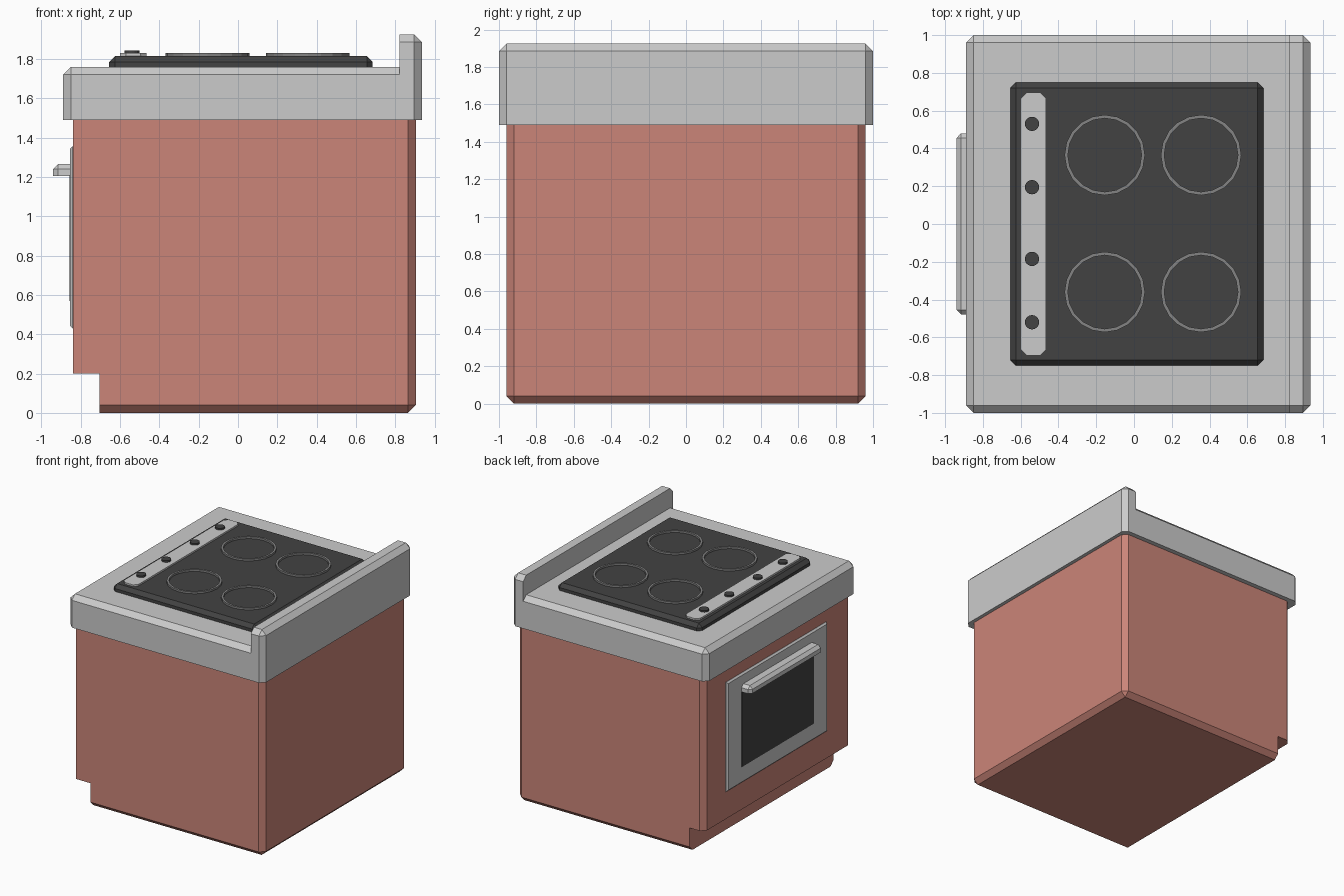
import bpy, bmesh, math
from mathutils import Vector

if "Cube" in bpy.data.objects:
    bpy.data.objects.remove(bpy.data.objects["Cube"])


def paint(name, c):
    m = bpy.data.materials.new(name)
    m.diffuse_color = (*c, 1)
    m.use_nodes = True
    m.node_tree.nodes["Principled BSDF"].inputs["Base Color"].default_value = m.diffuse_color
    return m


BROWN = paint("brown", (0.60, 0.235, 0.19))
BLACK = paint("black", (0.055, 0.055, 0.055))
RING = paint("ring_grey", (0.23, 0.23, 0.23))


def finish(bm, name, mat):
    bmesh.ops.recalc_face_normals(bm, faces=bm.faces)
    me = bpy.data.meshes.new(name)
    bm.to_mesh(me)
    bm.free()
    if mat:
        me.materials.append(mat)
    ob = bpy.data.objects.new(name, me)
    bpy.context.collection.objects.link(ob)
    return ob


def prism(name, profile, half_y, mat=None, bevel=0.0, pick=None):
    """Extrude an xz profile along y; chamfer edges chosen by midpoint and uprightness."""
    bm = bmesh.new()
    face = bm.faces.new([bm.verts.new((x, -half_y, z)) for x, z in profile])
    ext = bmesh.ops.extrude_face_region(bm, geom=[face])
    # keep the starting cap, the extrusion makes the far one
    moved = [v for v in ext["geom"] if isinstance(v, bmesh.types.BMVert)]
    bmesh.ops.translate(bm, verts=moved, vec=Vector((0, 2 * half_y, 0)))
    if len(bm.faces) < len(profile) + 2:
        bmesh.ops.holes_fill(bm, edges=bm.edges)
    bmesh.ops.recalc_face_normals(bm, faces=bm.faces)
    if pick:
        edges = []
        for e in bm.edges:
            a, b = (v.co for v in e.verts)
            if pick((a + b) / 2, abs(a.z - b.z) > 1e-4):
                edges.append(e)
        bmesh.ops.bevel(bm, geom=edges, offset=bevel, segments=1,
                        profile=0.5, affect='EDGES')
    return finish(bm, name, mat)


def rect(x0, x1, z0, z1):
    return [(x0, z0), (x1, z0), (x1, z1), (x0, z1)]


def turned(name, centre, z0, z1, outer, inner, sides, mat):
    """Flat-sided disc, or ring when inner > 0."""
    bm = bmesh.new()
    loops = [(outer, z0), (outer, z1)]
    if inner:
        loops += [(inner, z1), (inner, z0)]
    rows = [[bm.verts.new((centre[0] + r * math.cos(2 * math.pi * i / sides),
                           centre[1] + r * math.sin(2 * math.pi * i / sides), z))
             for i in range(sides)] for r, z in loops]
    pairs = list(zip(rows, rows[1:]))
    if inner:
        pairs.append((rows[-1], rows[0]))
    for a, b in pairs:
        for i in range(sides):
            j = (i + 1) % sides
            bm.faces.new((a[i], a[j], b[j], b[i]))
    if not inner:
        bm.faces.new(rows[0])
        bm.faces.new(rows[1])
    return finish(bm, name, mat)


# Cabinet with toe-kick notch
prism("cabinet", [(-0.705, 0), (0.905, 0), (0.905, 1.49), (-0.84, 1.49),
                  (-0.84, 0.2), (-0.705, 0.2)], 0.96, BROWN, 0.04,
      lambda m, up: (m.z < 0.01 and m.x > -0.7)
      or (up and m.x > 0.9) or (up and m.x < -0.8 and m.y > 0))

# Worktop and raised back
prism("worktop", rect(-0.89, 0.82, 1.49, 1.76), 1.0, None, 0.04,
      lambda m, up: m.x < 0.8 and (up or m.z > 1.75))
prism("backsplash", rect(0.82, 0.935, 1.49, 1.925), 1.0, None, 0.04,
      lambda m, up: m.x > 0.83 and (up or m.z > 1.9))

# Cooktop plate and control strip
prism("cooktop", rect(-0.655, 0.685, 1.76, 1.815), 0.75, BLACK, 0.03,
      lambda m, up: up or m.z > 1.81)
prism("control_strip", rect(-0.60, -0.465, 1.81, 1.829), 0.695, None, 0.03,
      lambda m, up: up)

# Knobs and burner rings
for i, y in enumerate((-0.52, -0.185, 0.195, 0.53)):
    turned(f"knob_{i + 1}", (-0.54, y), 1.825, 1.843, 0.038, 0, 16, BLACK)
for i, x in enumerate((-0.155, 0.355)):
    for j, y in enumerate((-0.36, 0.365)):
        turned(f"burner_ring_{i * 2 + j + 1}", (x, y), 1.81, 1.831,
               0.213, 0.195, 20, RING)

# Oven door, window and handle
prism("oven_door", rect(-0.855, -0.83, 0.43, 1.355), 0.67, None, 0.013,
      lambda m, up: m.x < -0.85)
prism("oven_window", rect(-0.857, -0.845, 0.57, 1.21), 0.48, BLACK)
prism("oven_handle", rect(-0.94, -0.85, 1.205, 1.265), 0.48, None, 0.025,
      lambda m, up: m.x < -0.86 and (up or m.z > 1.26))
